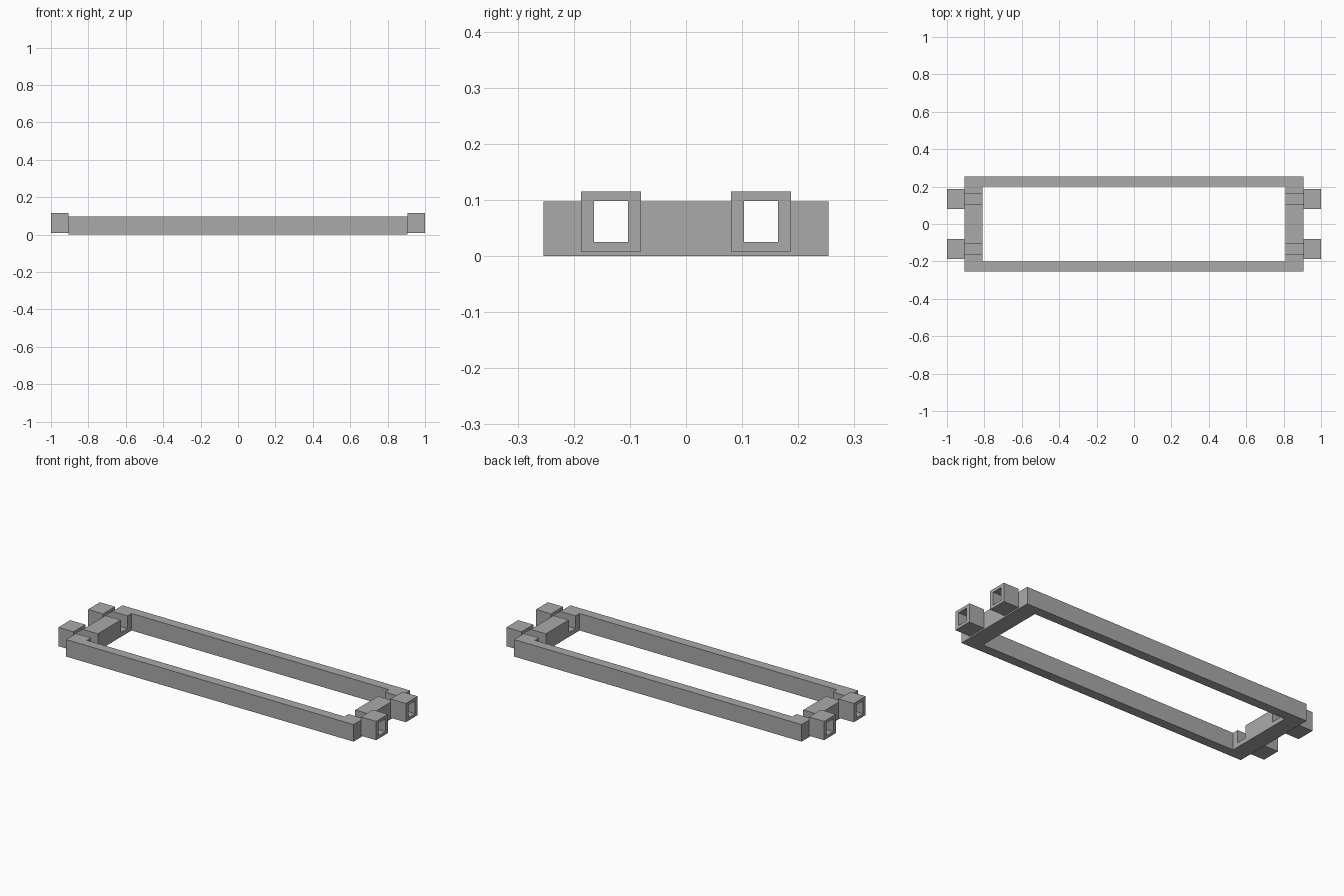
import bpy
import bmesh

default = bpy.data.objects.get("Cube")
if default:
    bpy.data.objects.remove(default, do_unlink=True)

GREY = (0.4, 0.4, 0.4, 1)
mat = bpy.data.materials.new("plain grey")
mat.use_nodes = True
mat.diffuse_color = GREY
mat.node_tree.nodes["Principled BSDF"].inputs["Base Color"].default_value = GREY

# Key dimensions
LENGTH, INNER_X, TIP_X = 0.905, 0.81, 1.0
WIDTH, INNER_Y, HEIGHT = 0.254, 0.2, 0.097
HOLE = (0.103, 0.164, 0.025, 0.098)      # y0, y1, z0, z1
SOCKET = (0.08, 0.187, 0.008, 0.115)


def finish(bm, name):
    bmesh.ops.recalc_face_normals(bm, faces=bm.faces)
    mesh = bpy.data.meshes.new(name)
    bm.to_mesh(mesh)
    bm.free()
    mesh.materials.append(mat)
    obj = bpy.data.objects.new(name, mesh)
    bpy.context.collection.objects.link(obj)
    return obj


def rect(y0, y1, z0, z1):
    return [(y0, z0), (y1, z0), (y1, z1), (y0, z1)]


def extrude_x(name, outline, x0, x1):
    """Solid bar with a y-z outline running along x."""
    bm = bmesh.new()
    face = bm.faces.new([bm.verts.new((x0, y, z)) for y, z in outline])
    grown = bmesh.ops.extrude_face_region(bm, geom=[face])["geom"]
    moved = [v for v in grown if isinstance(v, bmesh.types.BMVert)]
    bmesh.ops.translate(bm, verts=moved, vec=(x1 - x0, 0, 0))
    return finish(bm, name)


def tube_x(name, outer, inner, x0, x1):
    """Open rectangular tube along x, with wall thickness."""
    bm = bmesh.new()
    loops = [[bm.verts.new((x, y, z)) for y, z in ring]
             for ring, x in ((outer, x0), (outer, x1), (inner, x1), (inner, x0))]
    for a, b in zip(loops, loops[1:] + loops[:1]):
        for i in range(4):
            j = (i + 1) % 4
            bm.faces.new((a[i], a[j], b[j], b[i]))
    return finish(bm, name)


# Long rails
for side, label in ((-1, "front"), (1, "back")):
    y0, y1 = sorted((side * INNER_Y, side * WIDTH))
    extrude_x(label + "_rail", rect(y0, y1, 0, HEIGHT), -LENGTH, LENGTH)

# End bars with two open channels, half outline mirrored in y
h0, h1, floor, _ = HOLE
half = [(h0, HEIGHT), (h0, floor), (h1, floor), (h1, HEIGHT),
        (INNER_Y, HEIGHT), (INNER_Y, 0)]
bar_outline = half + [(-y, z) for y, z in reversed(half)]

for end, end_label in ((-1, "right"), (1, "left")):
    extrude_x(end_label + "_end_bar", bar_outline, end * INNER_X, end * LENGTH)
    # Hollow sockets in line with the channels
    for side, label in ((-1, "front"), (1, "back")):
        outer, inner = ([(side * y, z) for y, z in rect(*r)] for r in (SOCKET, HOLE))
        tube_x(f"{end_label}_{label}_socket", outer, inner, end * LENGTH, end * TIP_X)
